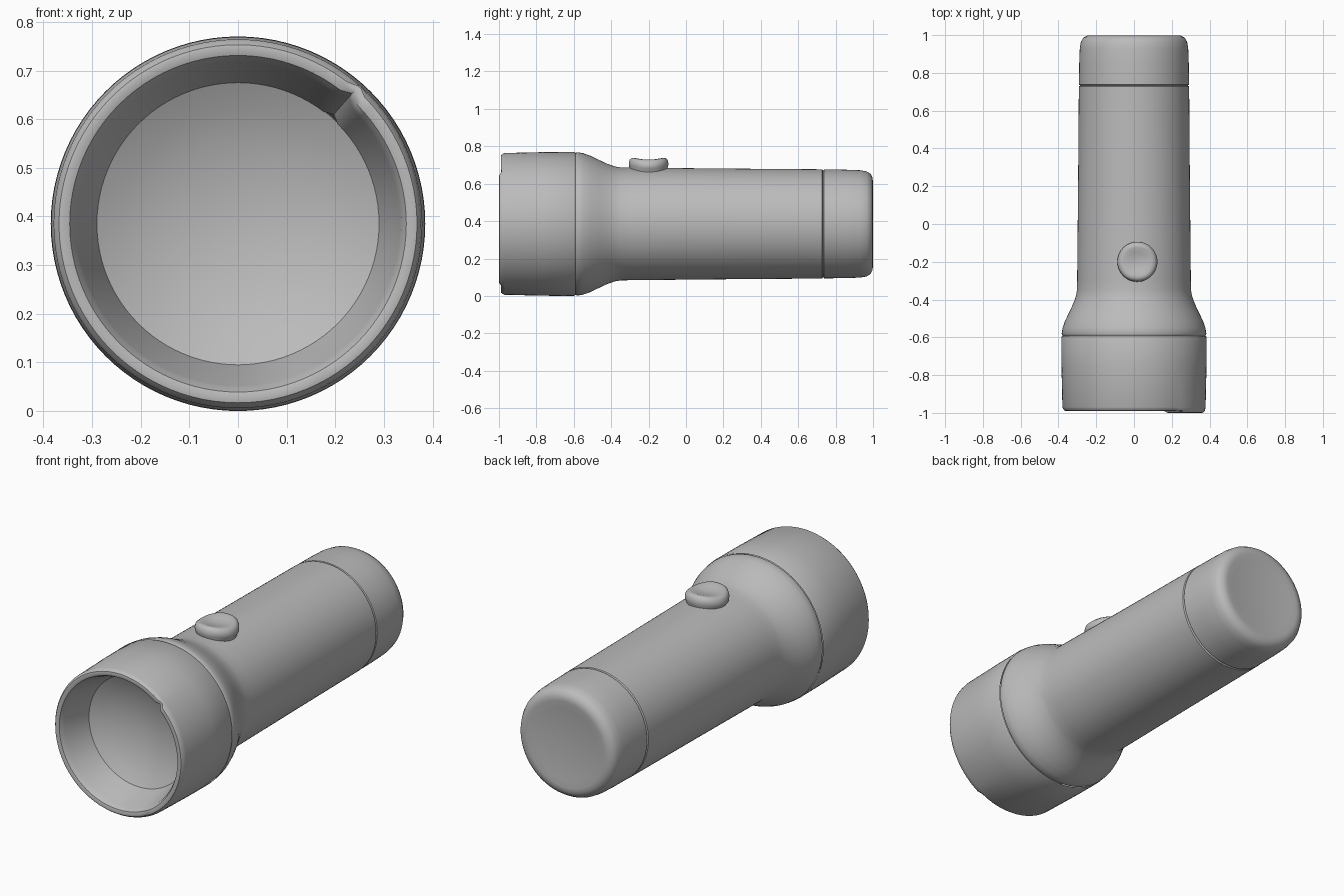
import bpy, bmesh
from math import sin, cos, pi, radians, degrees, atan2
from mathutils import Matrix

AXIS_Z = 0.385   # height of the torch's long axis
SEGMENTS = 96

if "Cube" in bpy.data.objects:
    bpy.data.objects.remove(bpy.data.objects["Cube"], do_unlink=True)

grey = bpy.data.materials.new("plain grey")
grey.use_nodes = True
grey.diffuse_color = (0.5, 0.5, 0.5, 1)
grey.node_tree.nodes["Principled BSDF"].inputs["Base Color"].default_value = (0.5, 0.5, 0.5, 1)


def lathe(name, profile, place, reshape=None, segments=SEGMENTS, sharp=35):
    """Spin (radius, height) points round the local z axis, then place the result."""
    bm = bmesh.new()
    rings = []
    for r, h in profile:
        if r == 0:
            rings.append([bm.verts.new((0, 0, h))] * segments)
        else:
            rings.append([bm.verts.new((r * cos(2 * pi * i / segments),
                                        r * sin(2 * pi * i / segments), h))
                          for i in range(segments)])
    for low, high in zip(rings, rings[1:]):
        for i in range(segments):
            j = (i + 1) % segments
            corners = list(dict.fromkeys((low[i], low[j], high[j], high[i])))
            bm.faces.new(corners)
    if reshape:
        for v in bm.verts:
            reshape(v)
    bmesh.ops.transform(bm, matrix=place, verts=bm.verts)
    bmesh.ops.recalc_face_normals(bm, faces=bm.faces)
    mesh = bpy.data.meshes.new(name)
    bm.to_mesh(mesh)
    bm.free()
    mesh.materials.append(grey)
    obj = bpy.data.objects.new(name, mesh)
    bpy.context.collection.objects.link(obj)
    bpy.ops.object.select_all(action='DESELECT')
    obj.select_set(True)
    bpy.context.view_layer.objects.active = obj
    bpy.ops.object.shade_smooth_by_angle(angle=radians(sharp))
    return obj


# Local z becomes world +y, local y becomes world -z
along_y = Matrix.Translation((0, 0, AXIS_Z)) @ Matrix.Rotation(radians(-90), 4, 'X')


# Front rim: raised on one arc, with a small notch where the arc ends
def shape_rim(v):
    radius = v.co.xy.length
    angle = degrees(atan2(-v.co.y, v.co.x))
    if v.co.z < -0.975 and not -62 < angle < 50:
        v.co.z += 0.01
    if abs(angle - 50) < 2 and radius < 0.372 and v.co.z < -0.8:
        v.co.z += 0.015
        v.co.xy *= 1.03


# Head with its hollow front and the dished reflector inside
lathe("head", [(0.381, -0.592), (0.385, -0.6), (0.384, -0.75), (0.379, -0.97),
               (0.376, -0.987), (0.368, -0.998), (0.358, -1.0), (0.346, -0.996),
               (0.337, -0.98), (0.333, -0.96), (0.29, -0.82)], along_y, shape_rim)
lathe("reflector", [(0.292, -0.82), (0.24, -0.793), (0.18, -0.771), (0.12, -0.756),
                    (0.06, -0.747), (0, -0.744)], along_y)

# Flared neck running into the tapered barrel
lathe("barrel", [(0.375, -0.595), (0.38, -0.588), (0.383, -0.58), (0.378, -0.55),
                 (0.364, -0.51), (0.342, -0.465), (0.321, -0.42), (0.307, -0.38),
                 (0.302, -0.35), (0.301, -0.3), (0.296, 0.2), (0.292, 0.728),
                 (0.284, 0.733)], along_y)

# End cap with a rounded edge and a slightly sunken end
lathe("end_cap", [(0.284, 0.733), (0.291, 0.738), (0.29, 0.85), (0.287, 0.93),
                  (0.281, 0.965), (0.268, 0.987), (0.245, 0.998), (0.225, 0.999),
                  (0.19, 0.994), (0, 0.984)], along_y)


# Switch button, its top hollowed across the barrel like a thumb rest
def shape_button(v):
    if v.co.z > 0.69:
        v.co.z -= 0.012 * max(0, 1 - (v.co.y / 0.085) ** 2)


lathe("switch_button", [(0.09, 0.63), (0.098, 0.675), (0.105, 0.695), (0.106, 0.71),
                        (0.101, 0.728), (0.09, 0.738), (0.075, 0.741), (0.05, 0.738),
                        (0.025, 0.736), (0, 0.735)],
      Matrix.Translation((0.018, -0.2, 0)), shape_button, segments=48, sharp=60)
